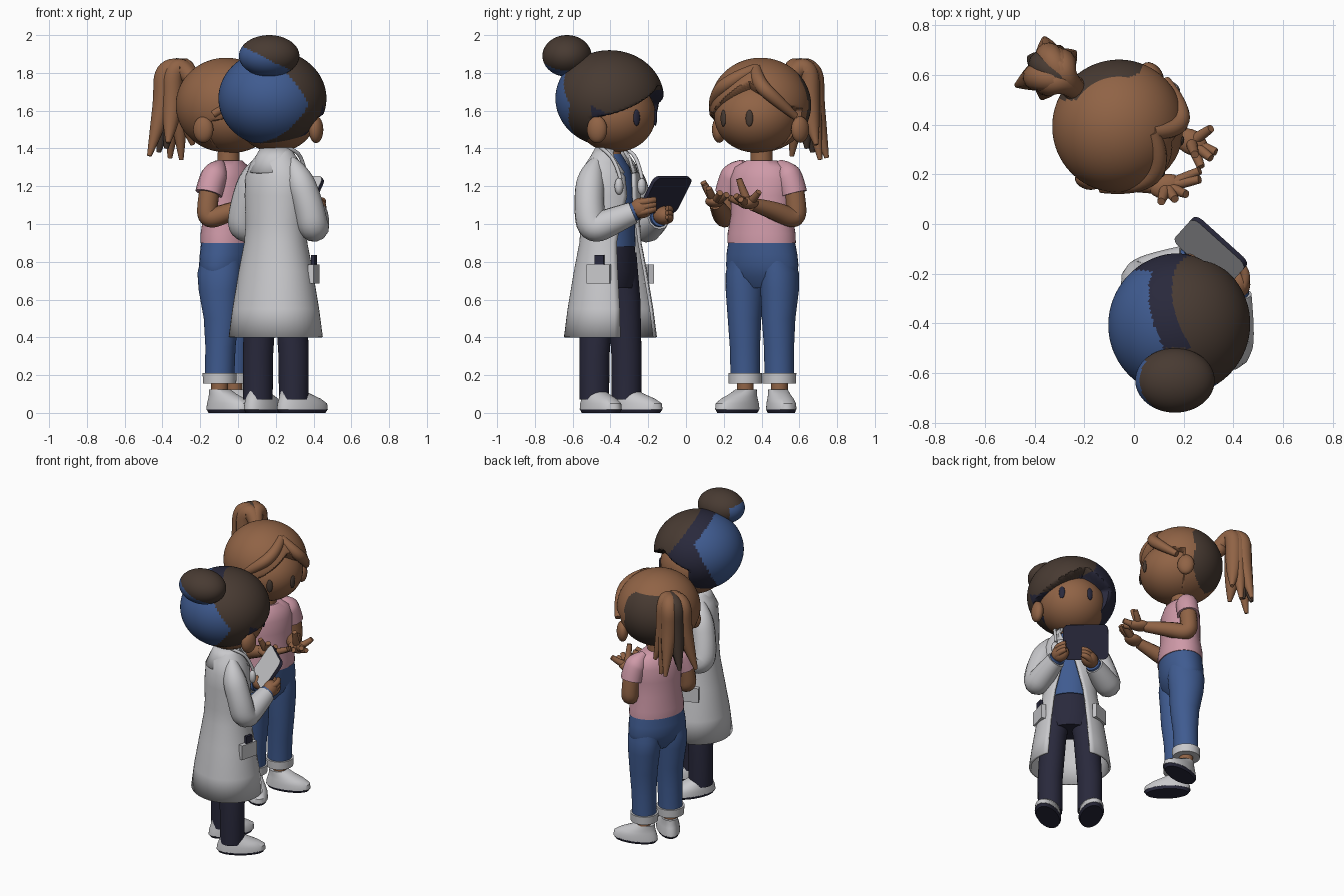
import bpy, bmesh, math
from mathutils import Matrix, Vector

if "Cube" in bpy.data.objects:
    bpy.data.objects.remove(bpy.data.objects["Cube"])


def material(name, r, g, b):
    m = bpy.data.materials.new(name)
    m.diffuse_color = (r, g, b, 1)
    m.use_nodes = True
    m.node_tree.nodes["Principled BSDF"].inputs["Base Color"].default_value = m.diffuse_color
    return m


WHITE = material("coat white", 0.58, 0.58, 0.60)
SKIN = material("warm tan", 0.28, 0.125, 0.06)
BROWN = material("dark brown", 0.065, 0.043, 0.032)
BLUE = material("denim blue", 0.05, 0.105, 0.28)
NAVY = material("dark navy", 0.022, 0.022, 0.045)
PINK = material("soft pink", 0.62, 0.32, 0.39)


def frame(x, y, deg):
    """Local frame: +x forward, +y to the figure's left."""
    return Matrix.Translation((x, y, 0)) @ Matrix.Rotation(math.radians(deg), 4, 'Z')


def add(name, bm, mats, M=Matrix(), rule=None):
    bm.transform(M)
    bmesh.ops.recalc_face_normals(bm, faces=bm.faces)
    if rule:
        for f in bm.faces:
            f.material_index = rule(f.calc_center_median(), f.normal)
    me = bpy.data.meshes.new(name)
    bm.to_mesh(me)
    bm.free()
    for m in (mats if isinstance(mats, (list, tuple)) else [mats]):
        me.materials.append(m)
    ob = bpy.data.objects.new(name, me)
    bpy.context.collection.objects.link(ob)
    return ob


def ball(name, mats, M, loc, rad, rz=0, seg=32, rule=None, shape=None):
    bm = bmesh.new()
    bmesh.ops.create_uvsphere(bm, u_segments=seg, v_segments=seg * 5 // 8, radius=1)
    bm.transform(Matrix.Translation(loc) @ Matrix.Rotation(rz, 4, 'Z') @ Matrix.Diagonal((*rad, 1)))
    if shape:
        for v in bm.verts:
            k = shape(v.co)
            v.co = Vector(loc) + (v.co - Vector(loc)) * k
    return add(name, bm, mats, M, rule)


def loft(name, mat, M, rings, gap=None, seg=40):
    """rings: (z, depth radius, width radius, centre x, centre y); gap(z): open half angle at the front."""
    bm = bmesh.new()
    n = seg + 1 if gap else seg
    rows = []
    for r in rings:
        z, a, b, cx, cy = (list(r) + [0, 0])[:5]
        g = math.radians(gap(z)) if gap else 0
        ang = [g + (2 * math.pi - 2 * g) * i / seg for i in range(n)]
        rows.append([bm.verts.new((cx + a * math.cos(t), cy + b * math.sin(t), z)) for t in ang])
    for lo, hi in zip(rows, rows[1:]):
        for i in range(seg):
            j = (i + 1) % n
            bm.faces.new((lo[i], lo[j], hi[j], hi[i]))
    if not gap:
        bm.faces.new(rows[0])
        bm.faces.new(rows[-1])
    ob = add(name, bm, mat, M)
    if gap:
        s = ob.modifiers.new("thickness", 'SOLIDIFY')
        s.thickness, s.offset = 0.015, 0
    return ob


def tube(name, mat, pts, M=Matrix()):
    """Tapered tube through (x, y, z, radius) points."""
    cu = bpy.data.curves.new(name, 'CURVE')
    cu.dimensions, cu.bevel_depth, cu.bevel_resolution, cu.use_fill_caps = '3D', 1, 4, True
    sp = cu.splines.new('NURBS')
    sp.points.add(len(pts) - 1)
    for p, (x, y, z, r) in zip(sp.points, pts):
        p.co = (*(M @ Vector((x, y, z))), 1)
        p.radius = r
    sp.use_endpoint_u, sp.order_u, sp.resolution_u = True, min(3, len(pts)), 6
    cu.materials.append(mat)
    ob = bpy.data.objects.new(name, cu)
    bpy.context.collection.objects.link(ob)
    bpy.ops.object.select_all(action='DESELECT')
    ob.select_set(True)
    bpy.context.view_layer.objects.active = ob
    bpy.ops.object.convert(target='MESH')


def fringe(dist):
    """Sink the hair into the head smoothly where dist > 0, leaving the face free."""
    def shape(co):
        t = max(0, min(1, dist(co) / 0.035))
        return 1 - 0.28 * t * t * (3 - 2 * t)
    return shape


def shoe(who, M, side, y, turn, k):
    F = M @ frame(0, y, turn) @ Matrix.Diagonal((k, k, 1, 1))
    loft(f"{who}_{side}_sole", NAVY, F, [(0, .125, .06, .05), (.02, .138, .068, .05)])
    loft(f"{who}_{side}_shoe", WHITE, F, [(.018, .138, .068, .05), (.05, .134, .066, .05), (.075, .112, .06, .036),
         (.1, .08, .052, .01), (.125, .056, .047, -.012)])


def face(who, M, z, r, half):
    ball(who + "_face", SKIN, M, (.03, 0, z), (r, r, .195), seg=40)
    for s in (-1, 1):
        t = math.radians(half) * s
        ball(f"{who}_eye_{s}", BROWN if who == "patient" else NAVY, M,
             (.03 + r * .995 * math.cos(t), r * .995 * math.sin(t), z - .012), (.01, .02, .044), t, 16)


# ---------------- doctor ----------------
D = frame(0.2, -0.4, 48)
for side, y, turn in (("right", -.127, -12), ("left", .127, 12)):
    shoe("doctor", D, side, y, turn, 1.14)
    loft(f"doctor_{side}_trouser_leg", NAVY, D, [(.07, .078, .078, 0, y), (.3, .08, .08, 0, y), (.6, .088, .084, 0, y * .85),
                                                (.85, .095, .085, 0, y * .55)])
loft("doctor_hips", NAVY, D, [(.66, .1, .145), (.75, .12, .162), (.9, .115, .14)])
loft("doctor_shirt", BLUE, D, [(.88, .122, .145), (1.0, .118, .143), (1.2, .115, .145), (1.3, .09, .115), (1.37, .055, .06)])
loft("doctor_neck", SKIN, D, [(1.28, .055, .055), (1.45, .055, .055)])
loft("doctor_coat", WHITE, D, [(.4, .225, .255), (.55, .207, .234), (.75, .172, .202), (.9, .146, .17), (1.0, .138, .163),
     (1.15, .14, .17), (1.25, .132, .17), (1.32, .108, .14), (1.37, .075, .1), (1.4, .065, .075)],
     gap=lambda z: 32 if z < .95 else 24 if z < 1.1 else 9 if z < 1.2 else 11 if z < 1.3 else 30)
loft("doctor_collar", WHITE, D, [(1.27, .137, .13), (1.35, .097, .108), (1.4, .07, .078)], gap=lambda z: 16 + (z - 1.27) * 220)

# pockets on both coat sides, with a pen
for s in (-1, 1):
    t = math.radians(62 * s)
    P = D @ Matrix.Translation((.188 * math.cos(t), .217 * math.sin(t), .735)) @ Matrix.Rotation(t, 4, 'Z')
    bm = bmesh.new()
    bmesh.ops.create_cube(bm, size=1, matrix=Matrix.Diagonal((.03, .125, .1, 1)))
    add(f"coat_pocket_{s}", bm, WHITE, P)
    if s < 0:
        bm = bmesh.new()
        bmesh.ops.create_cube(bm, size=1, matrix=Matrix.Translation((0, .005, .07)) @ Matrix.Diagonal((.02, .05, .06, 1)))
        add("pocket_pen", bm, NAVY, P)

# sleeves and hands
tube("doctor_right_sleeve", WHITE, [(.28, -.47, 1.335, .03), (.315, -.505, 1.26, .078), (.375, -.515, 1.1, .08), (.40, -.50, .97, .082),
                                    (.41, -.40, 1.01, .076), (.415, -.28, 1.06, .06)])
tube("doctor_left_sleeve", WHITE, [(.12, -.33, 1.335, .03), (.085, -.295, 1.26, .078), (.035, -.255, 1.1, .08), (.02, -.22, .97, .082),
                                   (.12, -.18, 1.0, .076), (.21, -.145, 1.03, .06)])
tube("doctor_right_cuff", BLUE, [(.41, -.30, 1.055, .05), (.415, -.265, 1.07, .05)])
tube("doctor_left_cuff", BLUE, [(.19, -.155, 1.025, .05), (.225, -.14, 1.035, .05)])
ball("doctor_right_hand", SKIN, Matrix(), (.42, -.235, 1.085), (.048, .062, .055), .2, 20)
ball("doctor_left_hand", SKIN, Matrix(), (.27, -.12, 1.045), (.068, .052, .05), .4, 20)
for i in range(3):
    tube(f"doctor_right_finger_{i}", SKIN, [(.44, -.25, 1.06 + i * .026, .02), (.46, -.2, 1.07 + i * .026, .02), (.43, -.165, 1.08 + i * .024, .015)])
    tube(f"doctor_left_finger_{i}", SKIN, [(.27, -.1, 1.02 + i * .024, .02), (.33, -.07, 1.03 + i * .024, .02), (.35, -.1, 1.04 + i * .022, .015)])

# tablet held at a slant: pale screen to the doctor, dark back
bm = bmesh.new()
bmesh.ops.create_cube(bm, size=1, matrix=Matrix.Diagonal((.022, .29, .225, 1)))
bmesh.ops.bevel(bm, geom=[e for e in bm.edges if abs((e.verts[0].co - e.verts[1].co).x) > .01],
                offset=.035, segments=4, affect='EDGES', profile=.5)
T = D @ Matrix.Translation((.288, .112, 1.155)) @ Matrix.Rotation(math.radians(34), 4, 'Y')
outward = (T.to_3x3() @ Vector((1, 0, 0))).normalized()
add("tablet", bm, [NAVY, WHITE], T, lambda c, n: int(n.dot(outward) < -.5))

# stethoscope
for s in (-1, 1):
    tube(f"stethoscope_tube_{s}", WHITE, [(-.06, s * .05, 1.42, .01), (.04, s * .1, 1.4, .01), (.12, s * .09, 1.33, .01),
                                          (.148, s * .085, 1.24, .01)], D)
    ball(f"stethoscope_end_{s}", WHITE, D, (.142, s * .09, 1.2), (.022, .025, .045), 0, 16)

# doctor's head
DH = frame(0.185, -0.40, 57)
face("doctor", DH, 1.575, .215, 25)
ball("doctor_ear", SKIN, DH, (.065, -.23, 1.5), (.055, .037, .072), .3, 20)


def doctor_hair_colour(c, n):
    x, y, z = c.x - .17, c.y + .4, c.z - 1.65
    s = .098 * x + .039 * y + .078 * z
    if s < .0107 and (x + y) * .7 < .5 * z:
        return 1
    return 2 if s < .022 and y > -.1 else 0


ball("doctor_hair", [BROWN, BLUE, NAVY], DH, (-.005, 0, 1.665), (.288, .285, .255), seg=120, rule=doctor_hair_colour,
     shape=fringe(lambda c: min(c.x - .04 - max(0, c.y) * .5, 1.74 - .55 * abs(c.y - .06) - c.z)))
ball("doctor_bun", [BROWN, BLUE], Matrix(), (.165, -.63, 1.89), (.16, .13, .11), seg=64,
     rule=lambda c, n: int(.5 * (c.x - .165) + c.z - 1.89 < -.02 and c.y < -.55))

# ---------------- patient ----------------
P = frame(-0.05, 0.4, -23)
for side, y, turn in (("right", -.098, -22), ("left", .098, 38)):
    shoe("patient", P, side, y, turn, 1.08)
    loft(f"patient_{side}_ankle", SKIN, P, [(.08, .045, .045, -.01, y), (.2, .045, .045, -.01, y)])
    loft(f"patient_{side}_cuff", WHITE, P, [(.155, .088, .088, -.01, y), (.21, .09, .09, -.01, y)])
    loft(f"patient_{side}_jeans_leg", BLUE, P, [(.19, .078, .078, -.01, y), (.35, .08, .08, -.005, y), (.5, .094, .088, 0, y),
                                               (.65, .112, .1, -.01, y * 1.02), (.74, .12, .1, -.01, y), (.9, .1, .08, 0, y * .8)])
loft("patient_hips", BLUE, P, [(.66, .07, .12, -.01), (.72, .115, .19, -.01), (.78, .136, .2, -.01), (.84, .138, .195, -.005), (.92, .135, .18)])
loft("patient_shirt", PINK, P, [(.9, .14, .188), (.95, .14, .186), (1.05, .125, .168), (1.15, .125, .17), (1.24, .12, .175),
                                (1.3, .1, .15), (1.335, .07, .085)])
loft("patient_neck", SKIN, P, [(1.3, .06, .06), (1.45, .055, .055)])
tube("patient_right_shirt_sleeve", PINK, [(-.09, .31, 1.325, .02), (-.115, .265, 1.28, .07), (-.14, .24, 1.22, .073), (-.155, .225, 1.16, .072)])
tube("patient_left_shirt_sleeve", PINK, [(-.02, .49, 1.325, .02), (.005, .53, 1.28, .07), (.02, .555, 1.22, .073), (.025, .57, 1.16, .072)])
tube("patient_right_arm", SKIN, [(-.14, .24, 1.24, .055), (-.165, .215, 1.1, .056), (-.16, .21, 1.02, .055),
                                 (-.03, .18, 1.07, .05), (.09, .155, 1.11, .034)])
tube("patient_left_arm", SKIN, [(.025, .56, 1.24, .055), (.03, .585, 1.1, .056), (.03, .58, 1.02, .055),
                                (.11, .46, 1.075, .05), (.2, .35, 1.105, .034)])
ball("patient_right_palm", SKIN, Matrix(), (.13, .152, 1.12), (.07, .05, .033), .15, 20)
ball("patient_left_palm", SKIN, Matrix(), (.23, .33, 1.112), (.07, .05, .033), -.5, 20)
fingers = {"right": ((.13, .152, 1.118), [(.265, .215, 1.155), (.265, .18, 1.165), (.21, .12, 1.19), (.165, .1, 1.21), (.11, .09, 1.225)]),
           "left": ((.23, .33, 1.112), [(.31, .385, 1.17), (.33, .29, 1.13), (.31, .265, 1.15), (.27, .23, 1.14), (.245, .28, 1.24)])}
for side, (base, tips) in fingers.items():
    for i, tip in enumerate(tips):
        b, t = Vector(base), Vector(tip)
        tube(f"patient_{side}_finger_{i}", SKIN, [(*b, .024), (*(b.lerp(t, .55) - Vector((0, 0, .012))), .022), (*t, .016)])

# patient's head
PH = frame(-0.055, 0.39, -31)
face("patient", PH, 1.572, .226, 21)
for s in (-1, 1):
    ball(f"patient_ear_{s}", SKIN, PH, (0, s * .25, 1.5), (.055, .037, .07), -.3 * s, 20)
ball("patient_hair", [SKIN, BROWN], PH, (-.01, 0, 1.63), (.265, .268, .25), seg=120,
     rule=lambda c, n: int(c.x < .03 and c.y > .5 and c.z < 1.8 and .85 * (c.y - .39) - .5 * (c.x + .055) > .15),
     shape=fringe(lambda c: min(c.x - .0, 1.76 - .7 * abs(c.y - .06) - c.z)))
# swept fringe locks
tube("patient_fringe_left", SKIN, [(.12, .05, 1.82, .03), (.21, .11, 1.75, .04), (.17, .2, 1.66, .035), (.06, .255, 1.57, .02)], PH)
tube("patient_fringe_right", SKIN, [(.12, .05, 1.82, .03), (.222, -.03, 1.77, .04), (.195, -.17, 1.68, .035), (.06, -.25, 1.58, .02)], PH)

# ponytail strands and tie
ball("hair_tie", SKIN, Matrix(), (-.245, .55, 1.75), (.05, .05, .05), 0, 16)
ends = [(-.47, .56, 1.36), (-.42, .67, 1.38), (-.36, .745, 1.35), (-.30, .71, 1.34), (-.37, .51, 1.43), (-.24, .69, 1.42), (-.38, .64, 1.4)]
for i, (x, y, z) in enumerate(ends):
    k = Vector((x, y, 0)).lerp(Vector((-.33, .62, 0)), .55)
    tube(f"ponytail_strand_{i}", BROWN if i in (1, 6) else SKIN,
         [(-.22, .53, 1.73, .04), (-.28, .58, 1.83, .05), (k.x, k.y, 1.82, .056), (k.x, k.y, 1.66, .056),
          (k.x * .6 + x * .4, k.y * .6 + y * .4, 1.52, .042), (x, y, z, .012)])

# smooth shading that keeps hard edges
bpy.ops.object.select_all(action='SELECT')
bpy.context.view_layer.objects.active = bpy.context.selected_objects[0]
bpy.ops.object.shade_smooth_by_angle(angle=math.radians(40))
